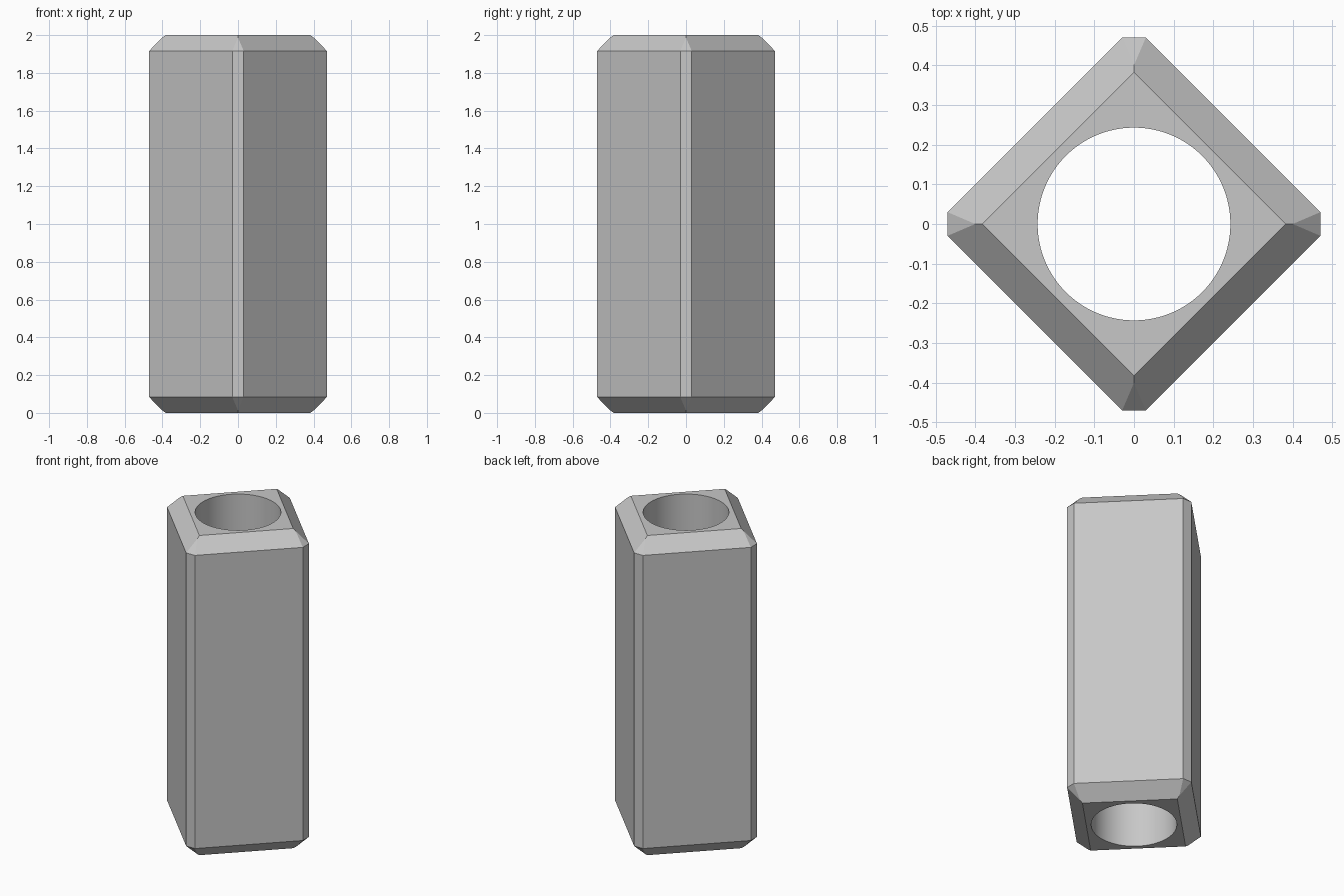
import bpy
import bmesh
import math

if "Cube" in bpy.data.objects:
    bpy.data.objects.remove(bpy.data.objects["Cube"])

HEIGHT = 2.0
CHAMFER = 0.083       # height of the sloped bands at both ends
END = 0.382           # corner distance of the flat end squares
APEX = 0.40           # tip of each small corner facet
SIDE, CUT = 0.47, 0.03  # corner distance and half width of the trimmed edges
BORE = 0.243

grey = bpy.data.materials.new("plain grey")
grey.diffuse_color = (0.575, 0.575, 0.575, 1.0)
grey.use_nodes = True
grey.node_tree.nodes["Principled BSDF"].inputs["Base Color"].default_value = grey.diffuse_color

# Chamfered square bar, turned 45 degrees
bm = bmesh.new()
apex_drop = CHAMFER * (APEX - END) / (SIDE + CUT - END)
for i in range(4):
    c, s = round(math.cos(i * math.pi / 2)), round(math.sin(i * math.pi / 2))
    corner = [(END, 0, 0), (APEX, 0, apex_drop),
              (SIDE, CUT, CHAMFER), (SIDE, -CUT, CHAMFER)]
    for x, y, drop in corner:
        for z in (drop, HEIGHT - drop):
            bm.verts.new((c * x - s * y, s * x + c * y, z))
bmesh.ops.convex_hull(bm, input=bm.verts[:])
bmesh.ops.dissolve_limit(bm, angle_limit=math.radians(2),
                         verts=bm.verts[:], edges=bm.edges[:])
bmesh.ops.recalc_face_normals(bm, faces=bm.faces[:])
mesh = bpy.data.meshes.new("square_sleeve")
bm.to_mesh(mesh)
bm.free()
mesh.materials.append(grey)
sleeve = bpy.data.objects.new("square_sleeve", mesh)
bpy.context.collection.objects.link(sleeve)

# Round bore through the full height
bpy.ops.mesh.primitive_cylinder_add(vertices=96, radius=BORE, depth=HEIGHT + 0.4,
                                    location=(0, 0, HEIGHT / 2))
cutter = bpy.context.object
cutter.name = "bore_cutter"
cutter.data.materials.append(grey)

bpy.ops.object.select_all(action='DESELECT')
sleeve.select_set(True)
bpy.context.view_layer.objects.active = sleeve
cut = sleeve.modifiers.new("bore", 'BOOLEAN')
cut.operation = 'DIFFERENCE'
cut.solver = 'EXACT'
cut.object = cutter
bpy.ops.object.modifier_apply(modifier=cut.name)
bpy.data.objects.remove(cutter, do_unlink=True)

# Smooth bore, crisp chamfers
bpy.ops.object.shade_smooth_by_angle(angle=math.radians(20))
